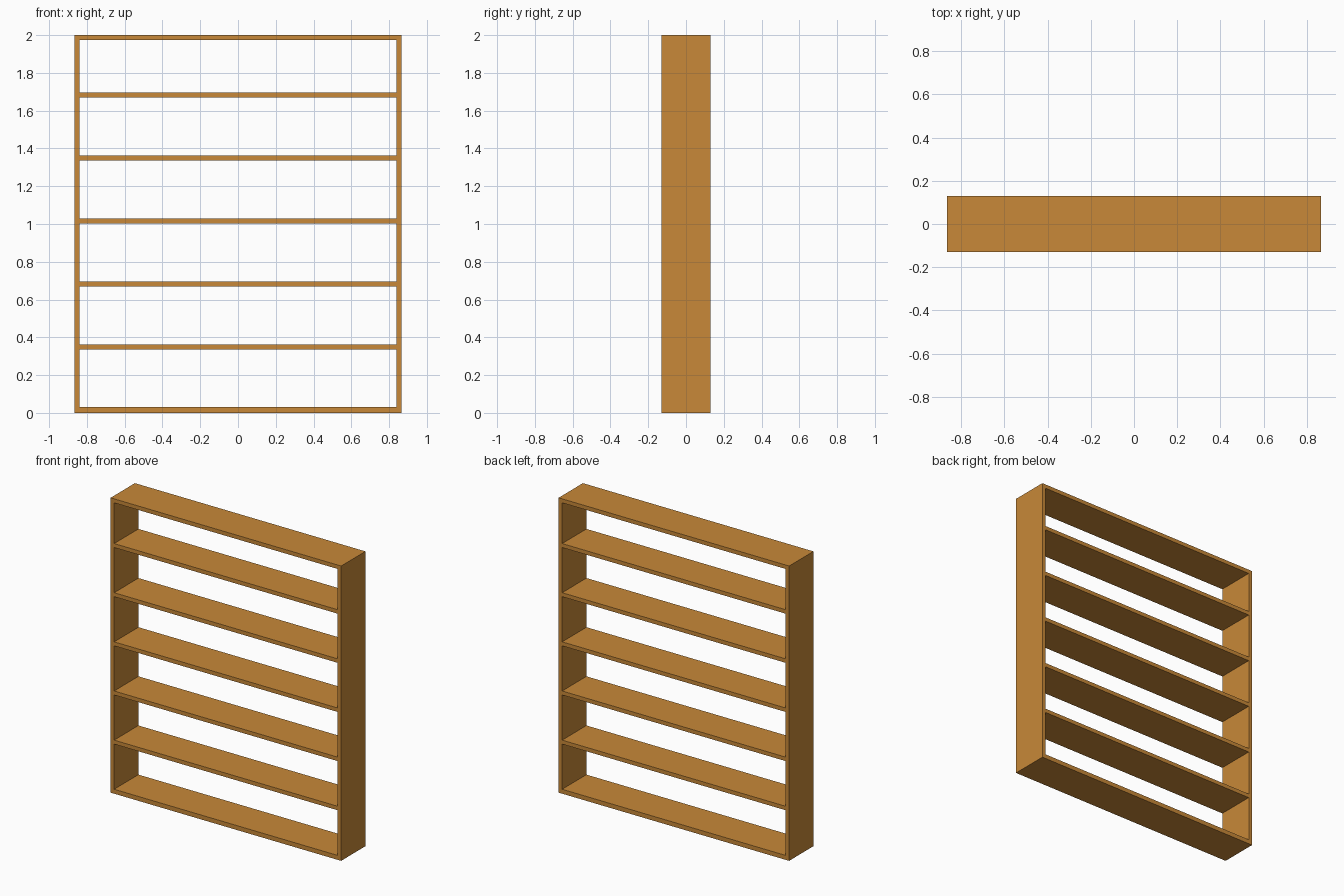
import bpy

if "Cube" in bpy.data.objects:
    bpy.data.objects.remove(bpy.data.objects["Cube"])

W, D, H, T = 1.73, 0.26, 2.0, 0.027

wood = bpy.data.materials.new("wood")
wood.diffuse_color = (0.58, 0.25, 0.04, 1)
wood.use_nodes = True
wood.node_tree.nodes["Principled BSDF"].inputs["Base Color"].default_value = wood.diffuse_color


def board(name, size, loc):
    bpy.ops.mesh.primitive_cube_add(size=1, location=loc)
    ob = bpy.context.object
    ob.name = name
    ob.scale = size
    bpy.ops.object.transform_apply(location=False, rotation=False, scale=True)
    ob.data.materials.append(wood)
    return ob


# full-height side panels
for side, s in (("left", -1), ("right", 1)):
    board(side + "_panel", (T, D, H), (s * (W - T) / 2, 0, H / 2))

# top and bottom boards between the panels
inner = W - 2 * T
board("top_board", (inner, D, T), (0, 0, H - T / 2))
board("bottom_board", (inner, D, 0.03), (0, 0, 0.015))

# evenly spaced shelves
for i in range(1, 6):
    top = 0.03 + i / 3
    board(f"shelf_{i}", (inner, D, T), (0, 0, top - T / 2))
